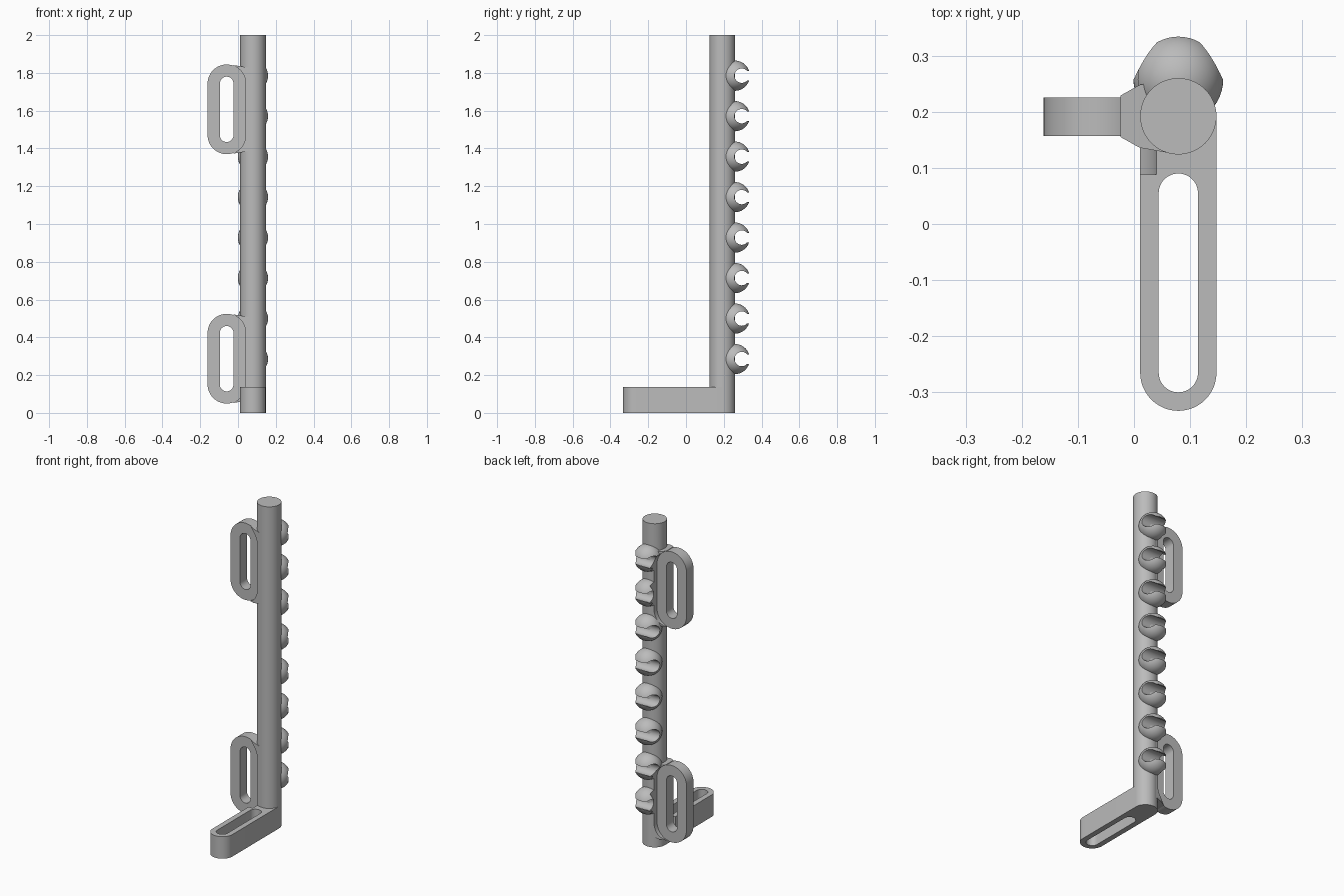
import bpy, bmesh, math
from mathutils import Matrix, Vector

if "Cube" in bpy.data.objects:
    bpy.data.objects.remove(bpy.data.objects["Cube"])

# One plain grey for everything
grey = bpy.data.materials.new("plain_grey")
grey.use_nodes = True
COLOUR = (0.5, 0.5, 0.5, 1)
grey.diffuse_color = COLOUR
grey.node_tree.nodes["Principled BSDF"].inputs["Base Color"].default_value = COLOUR

POLE_X, POLE_Y, POLE_R = 0.079, 0.192, 0.068
LOOP_X, LOOP_HALF, LOOP_R = -0.06, 0.2375, 0.101
LOOP_FRONT, LOOP_BACK, CLEAR = 0.157, 0.225, 0.069


def finish(name, bm):
    bmesh.ops.recalc_face_normals(bm, faces=bm.faces)
    mesh = bpy.data.meshes.new(name)
    bm.to_mesh(mesh)
    bm.free()
    mesh.materials.append(grey)
    obj = bpy.data.objects.new(name, mesh)
    bpy.context.collection.objects.link(obj)
    return obj


def select(obj):
    bpy.ops.object.select_all(action='DESELECT')
    obj.select_set(True)
    bpy.context.view_layer.objects.active = obj


def smooth(obj):
    select(obj)
    bpy.ops.object.shade_smooth_by_angle(angle=math.radians(30))


def cut(obj, cutters):
    """Subtract the cutters, then delete them."""
    select(obj)
    for cutter in cutters:
        mod = obj.modifiers.new("cut", 'BOOLEAN')
        mod.operation, mod.solver, mod.object = 'DIFFERENCE', 'EXACT', cutter
        bpy.ops.object.modifier_apply(modifier=mod.name)
        bpy.data.objects.remove(cutter)


def prism(name, points, axis, lo, hi):
    """Extrude an outline (x, other) along y or z."""
    bm = bmesh.new()
    def at(p, d):
        return (p[0], d, p[1]) if axis == 'y' else (p[0], p[1], d)
    face = bm.faces.new([bm.verts.new(at(p, lo)) for p in points])
    new = bmesh.ops.extrude_face_region(bm, geom=[face])["geom"]
    move = Vector(at((0, 0), hi - lo))
    bmesh.ops.translate(bm, vec=move, verts=[v for v in new if isinstance(v, bmesh.types.BMVert)])
    return finish(name, bm)


def stadium(cx, cy, radius, half, steps=24):
    """Upright rounded slot outline."""
    pts = []
    for side in (1, -1):
        for i in range(steps + 1):
            a = math.pi * i / steps
            pts.append((cx + side * radius * math.cos(a),
                        cy + side * (half - radius + radius * math.sin(a))))
    return pts


def cylinder(name, radius, depth, centre, rot=Matrix()):
    bm = bmesh.new()
    bmesh.ops.create_cone(bm, cap_ends=True, segments=64, radius1=radius, radius2=radius,
                          depth=depth, matrix=Matrix.Translation(centre) @ rot)
    return finish(name, bm)


def box(name, size, centre):
    bm = bmesh.new()
    bmesh.ops.create_cube(bm, size=1, matrix=Matrix.Translation(centre) @ Matrix.Diagonal((*size, 1)))
    return finish(name, bm)


def clearances(z):
    """Fastener clearance in front of and behind a mounting loop."""
    shape = stadium(LOOP_X, z, LOOP_R, LOOP_HALF)
    return [prism("clearance_front", shape, 'y', LOOP_FRONT - CLEAR, LOOP_FRONT),
            prism("clearance_back", shape, 'y', LOOP_BACK, LOOP_BACK + CLEAR)]


loops = {"lower": 0.287, "upper": 1.607}

# Pole
pole = cylinder("pole", POLE_R, 2, (POLE_X, POLE_Y, 1))
for z in loops.values():
    cut(pole, clearances(z))
smooth(pole)

# Slotted foot, round at the front and square where it meets the pole
outline = [p for p in stadium(POLE_X, 0, POLE_R, 0.333) if p[1] < 0]
outline += [(POLE_X - POLE_R, POLE_Y), (POLE_X + POLE_R, POLE_Y)]
outline.sort(key=lambda p: math.atan2(p[1] + 0.1, p[0] - POLE_X))
foot = prism("foot", outline, 'z', 0, 0.136)
cut(foot, [prism("foot_slot", stadium(POLE_X, -0.105, 0.035, 0.195), 'z', -0.1, 0.3)]
    + clearances(loops["lower"]))
smooth(foot)

# Mounting loops with flared webs into the pole
for label, z in loops.items():
    loop = prism(label + "_loop", stadium(LOOP_X, z, LOOP_R, LOOP_HALF), 'y', LOOP_FRONT, LOOP_BACK)
    cut(loop, [prism("loop_slot", stadium(LOOP_X, z, 0.036, 0.173), 'y', 0, 0.4)])
    smooth(loop)

    bm = bmesh.new()
    rings = []
    for x, half_y, half_z in ((-0.024, 0.037, 0.234), (0.01, 0.056, 0.229), (0.06, 0.065, 0.22)):
        rings.append([bm.verts.new((x, POLE_Y + sy * half_y, z + sz * half_z))
                      for sy, sz in ((-1, -1), (1, -1), (1, 1), (-1, 1))])
    for a, b in zip(rings, rings[1:]):
        for i in range(4):
            j = (i + 1) % 4
            bm.faces.new((a[i], a[j], b[j], b[i]))
    bm.faces.new(rings[0])
    bm.faces.new(rings[-1])
    web = finish(label + "_web", bm)
    cut(web, clearances(z))
    smooth(web)

# Row of ball clips, each with a sideways groove and a narrower mouth
CLIP_Y, CLIP_R = 0.258, 0.08
for i in range(8):
    z = 0.285 + i * 0.2143
    bm = bmesh.new()
    bmesh.ops.create_uvsphere(bm, u_segments=48, v_segments=32, radius=CLIP_R,
                              matrix=Matrix.Translation((POLE_X, CLIP_Y, z)))
    clip = finish(f"clip_{i + 1}", bm)
    groove = cylinder("groove", 0.038, 0.4, (POLE_X, 0.295, z), Matrix.Rotation(math.pi / 2, 4, 'Y'))
    mouth = box("mouth", (0.4, 0.1, 0.05), (POLE_X, 0.345, z))
    cut(clip, [groove, mouth])
    for loop_z in loops.values():
        if abs(loop_z - z) < LOOP_HALF + CLIP_R:
            cut(clip, clearances(loop_z))
    smooth(clip)
